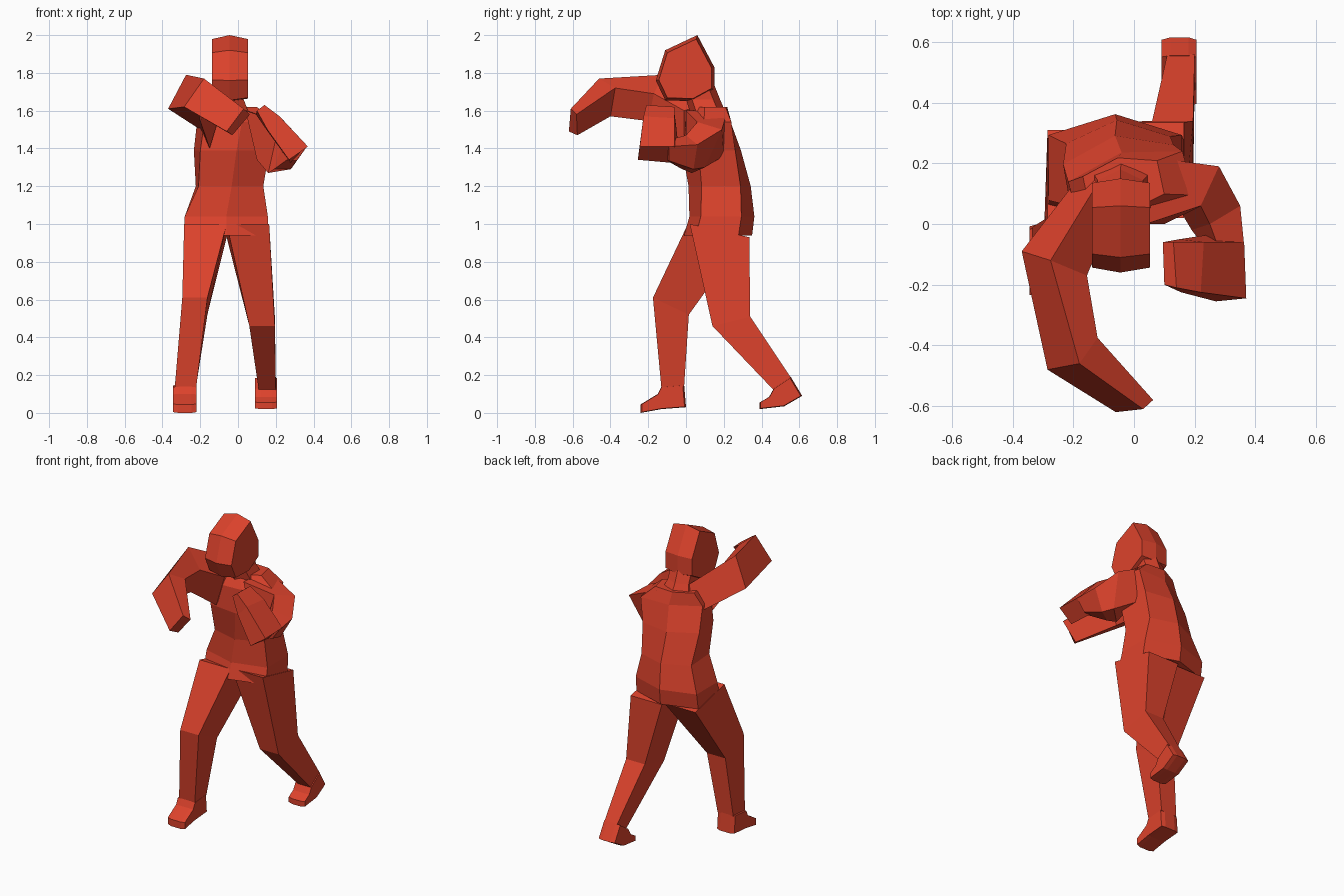
import bpy, bmesh
from math import sin, cos, radians

red = bpy.data.materials.new("red")
red.diffuse_color = (0.72, 0.055, 0.025, 1)


def loft(name, rings):
    """Bridge equal-sized rings of points and cap both ends."""
    bm = bmesh.new()
    loops = [[bm.verts.new(p) for p in r] for r in rings]
    n = len(loops[0])
    for a, b in zip(loops, loops[1:]):
        for i in range(n):
            j = (i + 1) % n
            bm.faces.new((a[i], a[j], b[j], b[i]))
    bm.faces.new(loops[0])
    bm.faces.new(loops[-1])
    bmesh.ops.recalc_face_normals(bm, faces=bm.faces)
    me = bpy.data.meshes.new(name)
    bm.to_mesh(me)
    bm.free()
    me.materials.append(red)
    ob = bpy.data.objects.new(name, me)
    bpy.context.collection.objects.link(ob)


def hexagon(cx, cy, z, hw, hd, yaw=0, tilt=0):
    """Six-sided body section with a front and a back centre point."""
    c, s = cos(radians(yaw)), sin(radians(yaw))
    pts = [(0, -hd), (hw, -hd * .65), (hw, hd * .6), (0, hd), (-hw, hd * .6), (-hw, -hd * .65)]
    return [(cx + x * c - y * s, cy + x * s + y * c, z + y * tilt) for x, y in pts]


def box(x0, x1, y0, y1, zf, zb):
    """Four-sided leg section, tilted from front to back."""
    return [(x0, y0, zf), (x1, y0, zf), (x1, y1, zb), (x0, y1, zb)]


def slab(name, profile, slices):
    """Side profile (y, z) repeated at (x, scale) slices."""
    cy = sum(p[0] for p in profile) / len(profile)
    cz = sum(p[1] for p in profile) / len(profile)
    loft(name, [[(x, cy + (y - cy) * k, cz + (z - cz) * k) for y, z in profile] for x, k in slices])


# torso, twisted at the shoulders
loft("torso", [
    hexagon(-.06, .17, .94, .223, .18),
    hexagon(-.062, .19, 1.04, .22, .172),
    hexagon(-.045, .178, 1.2, .172, .165, 4),
    hexagon(-.035, .135, 1.39, .185, .158, 10),
    hexagon(-.01, .12, 1.54, .195, .12, 15),
    hexagon(-.035, .13, 1.62, .125, .09, 12)])

# neck and head
loft("neck", [
    hexagon(-.04, .12, 1.58, .1, .095),
    hexagon(-.045, .09, 1.66, .075, .09),
    hexagon(-.045, .05, 1.76, .075, .09)])
slab("head",
     [(.06, 2.0), (-.11, 1.92), (-.16, 1.76), (-.11, 1.655), (.04, 1.65), (.15, 1.71), (.15, 1.83)],
     [(-.138, .9), (-.045, 1), (.053, .9)])

# legs
loft("right_leg", [
    box(-.285, -.06, .01, .31, 1.0, .93),
    box(-.295, -.162, -.175, .015, .61, .52),
    box(-.335, -.222, -.13, -.01, .13, .14)])
loft("left_leg", [
    box(-.06, .165, .02, .335, 1.0, .93),
    box(.06, .195, .14, .34, .46, .51),
    box(.11, .2, .465, .56, .12, .18)])

# feet
slab("right_foot",
     [(-.13, .14), (-.15, .1), (-.24, .045), (-.24, 0), (-.13, .02), (0, .03), (-.01, .15)],
     [(-.344, .94), (-.315, 1), (-.245, 1), (-.22, .94)])
slab("left_foot",
     [(.465, .13), (.44, .085), (.39, .055), (.39, .02), (.52, .035), (.615, .09), (.555, .19)],
     [(.09, .94), (.12, 1), (.18, 1), (.206, .94)])

# right arm, raised and bent across the front
loft("right_arm", [
    [(-.11, .15, 1.65), (-.2, .13, 1.5), (-.15, -.01, 1.4), (-.09, -.01, 1.6)],
    [(-.275, -.12, 1.79), (-.37, -.09, 1.61), (-.2, -.2, 1.545), (-.155, -.17, 1.69)],
    [(-.18, -.46, 1.77), (-.285, -.48, 1.62), (-.2, -.4, 1.57), (-.12, -.375, 1.72)],
    [(.03, -.61, 1.61), (-.06, -.62, 1.49), (-.03, -.575, 1.47), (.063, -.58, 1.58)]])

# left arm, tucked with the forearm folded up
loft("left_upper_arm", [
    [(.06, .22, 1.6), (.04, .0, 1.6), (.1, .0, 1.34), (.11, .2, 1.36)],
    [(.28, .19, 1.5), (.22, .06, 1.54), (.16, .03, 1.27), (.24, .1, 1.3)],
    [(.35, .06, 1.42), (.25, .0, 1.47), (.19, -.02, 1.29), (.28, .04, 1.29)],
    [(.365, -.09, 1.41), (.29, -.11, 1.44), (.26, -.11, 1.34), (.31, -.09, 1.335)]])
loft("left_forearm", [
    [(.27, -.255, 1.34), (.37, -.245, 1.41), (.363, -.06, 1.41), (.28, -.03, 1.32)],
    [(.155, -.225, 1.5), (.22, -.225, 1.57), (.23, -.06, 1.56), (.15, -.05, 1.5)],
    [(.1, -.2, 1.6), (.14, -.21, 1.63), (.13, -.06, 1.62), (.095, -.06, 1.58)]])
